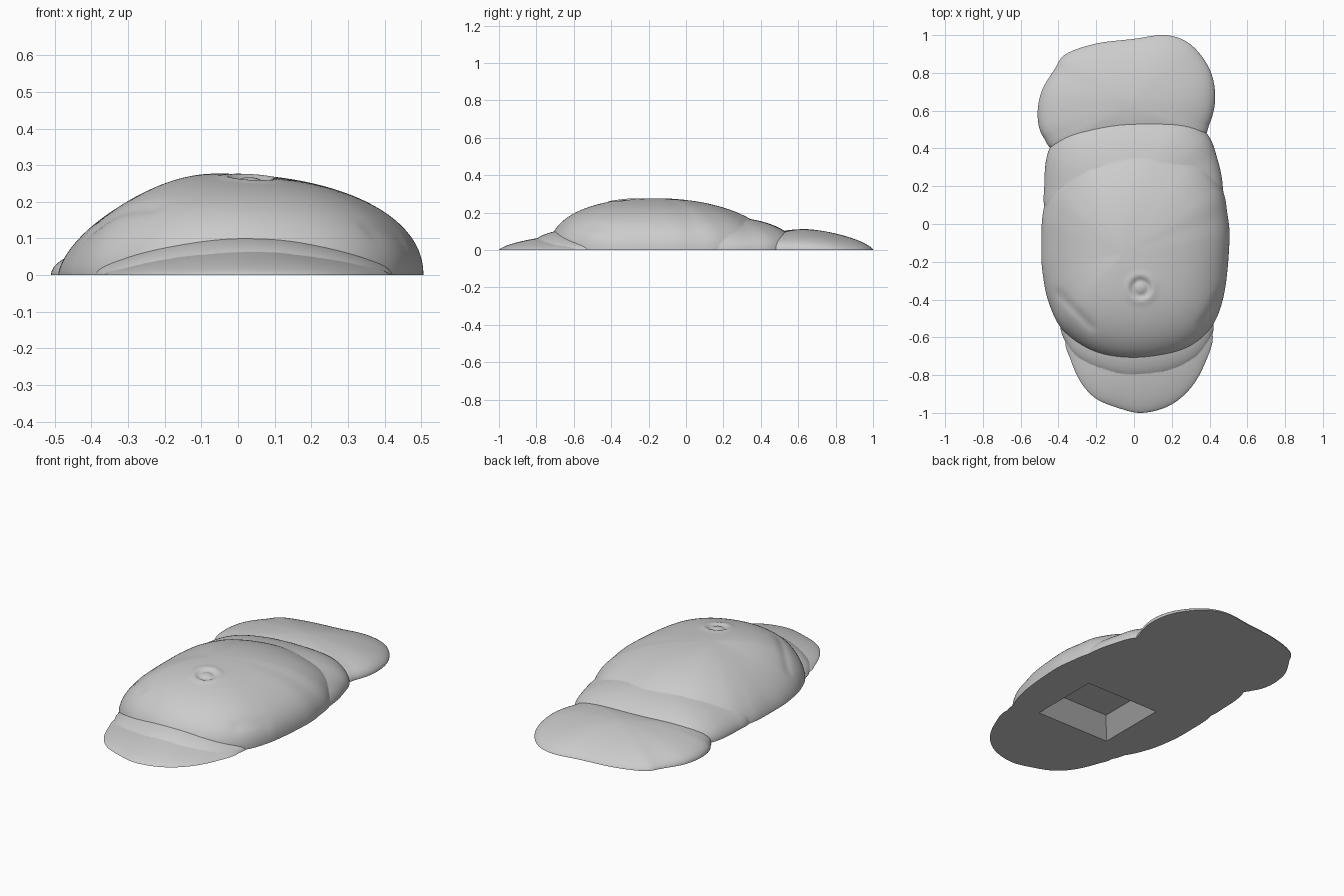
import bpy, bmesh, math
from mathutils import Vector

if "Cube" in bpy.data.objects:
    bpy.data.objects.remove(bpy.data.objects["Cube"])

clay = bpy.data.materials.new("light_grey")
clay.diffuse_color = (0.6, 0.6, 0.6, 1)
clay.use_nodes = True
clay.node_tree.nodes["Principled BSDF"].inputs["Base Color"].default_value = clay.diffuse_color


def spline(pts, per=10):
    """Closed smooth curve through (x, y, fullness) points."""
    out, n = [], len(pts)
    v = [Vector(p) for p in pts]
    for i in range(n):
        a, b, c, d = (v[(i + k) % n] for k in (-1, 0, 1, 2))
        for s in range(per):
            t = s / per
            out.append(0.5 * (2 * b + (c - a) * t + (2 * a - 5 * b + 4 * c - d) * t * t
                              + (3 * b - a - 3 * c + d) * t ** 3))
    return out


def dome(name, centre, height, pts, rings=36, detail=None):
    """Rounded mound over a plan outline, with a short skirt below the ground."""
    bm = bmesh.new()
    cx, cy = centre
    outline = spline(pts)

    def vert(x, y, z):
        if detail and z > 0:
            z += detail(x, y)
        return bm.verts.new((x, y, z))

    pole = vert(cx, cy, height)
    loops = []
    for k in range(1, rings + 1):
        r = math.sin(math.pi / 2 * k / rings)
        loops.append([vert(cx + (p.x - cx) * r, cy + (p.y - cy) * r,
                           height * max(0.0, 1 - r ** p.z) ** (1 / p.z) if k < rings else 0)
                      for p in outline])
    loops.append([bm.verts.new((p.x, p.y, -0.05)) for p in outline])
    n = len(outline)
    for i in range(n):
        j = (i + 1) % n
        bm.faces.new((pole, loops[0][i], loops[0][j]))
        for a, b in zip(loops, loops[1:]):
            bm.faces.new((a[i], b[i], b[j], a[j]))
    bm.faces.new(loops[-1])
    bmesh.ops.recalc_face_normals(bm, faces=bm.faces)
    return add(name, bm)


def frustum(name, centre, bottom, top, z0, z1):
    """Four-sided block whose bottom and top half sizes differ."""
    bm = bmesh.new()
    v = [bm.verts.new((centre[0] + sx * h[0], centre[1] + sy * h[1], z))
         for h, z in ((bottom, z0), (top, z1))
         for sx, sy in ((-1, -1), (1, -1), (1, 1), (-1, 1))]
    bm.faces.new(v[:4])
    bm.faces.new(v[4:])
    for i in range(4):
        j = (i + 1) % 4
        bm.faces.new((v[i], v[j], v[4 + j], v[4 + i]))
    bmesh.ops.recalc_face_normals(bm, faces=bm.faces)
    return add(name, bm)


def add(name, bm):
    me = bpy.data.meshes.new(name)
    bm.to_mesh(me)
    bm.free()
    me.materials.append(clay)
    ob = bpy.data.objects.new(name, me)
    bpy.context.collection.objects.link(ob)
    return ob


def combine(target, tool, operation):
    bpy.context.view_layer.objects.active = target
    mod = target.modifiers.new("join", 'BOOLEAN')
    mod.operation, mod.solver, mod.object = operation, 'EXACT', tool
    bpy.ops.object.modifier_apply(modifier=mod.name)
    bpy.data.objects.remove(tool)


def segment_distance(x, y, a, b):
    p, a, b = Vector((x, y)), Vector(a), Vector(b)
    t = max(0, min(1, (p - a).dot(b - a) / (b - a).length_squared))
    return (p - a - (b - a) * t).length


def belly_detail(x, y):
    # ring-shaped navel and the soft folds on both flanks
    d = math.hypot(x - 0.035, y + 0.34)
    z = 0.004 * math.exp(-((d - 0.07) / 0.02) ** 2) - 0.009 * math.exp(-((d - 0.04) / 0.016) ** 2)
    for a, b in (((-0.40, -0.37), (-0.23, -0.54)), ((0.45, -0.38), (0.36, -0.53))):
        z -= 0.007 * math.exp(-(segment_distance(x, y, a, b) / 0.025) ** 2)
    return z


# main belly mound
body = dome("body", (-0.06, -0.16), 0.277, [
    (-0.49, -0.1, 1.58), (-0.485, -0.25, 1.6), (-0.45, -0.42, 1.75), (-0.37, -0.57, 2.0),
    (-0.2, -0.69, 2.25), (0.02, -0.73, 2.3), (0.25, -0.68, 2.25), (0.4, -0.56, 2.2),
    (0.475, -0.38, 2.15), (0.505, -0.1, 2.15), (0.495, 0.05, 2.1), (0.46, 0.2, 2.1),
    (0.33, 0.38, 2.0), (0.05, 0.47, 2.0), (-0.25, 0.4, 1.9), (-0.42, 0.24, 1.7),
    (-0.48, 0.07, 1.6)], rings=90, detail=belly_detail)

# chest roll behind the belly
chest = dome("chest_roll", (0.0, 0.15), 0.18, [
    (-0.46, 0.05, 1.9), (-0.475, 0.2, 1.9), (-0.455, 0.38, 2.0), (-0.37, 0.5, 2.1),
    (-0.2, 0.565, 2.2), (0.0, 0.59, 2.2), (0.25, 0.57, 2.2), (0.385, 0.48, 2.1),
    (0.44, 0.35, 2.0), (0.47, 0.2, 2.0), (0.46, 0.05, 2.0), (0.3, -0.2, 2.0),
    (-0.3, -0.2, 2.0)])

# broad rounded back end
back = dome("back_pad", (-0.03, 0.64), 0.112, [
    (-0.51, 0.57, 2.1), (-0.49, 0.7, 2.0), (-0.42, 0.82, 1.8), (-0.36, 0.9, 1.65),
    (-0.2, 0.955, 1.52), (0.0, 0.98, 1.5), (0.17, 1.0, 1.5), (0.3, 0.95, 1.6),
    (0.4, 0.82, 1.8), (0.43, 0.67, 2.1), (0.4, 0.53, 2.2), (0.33, 0.44, 2.2),
    (0.0, 0.4, 2.2), (-0.38, 0.38, 2.2), (-0.48, 0.46, 2.2)])

# narrow roll under the belly
roll = dome("front_roll", (0.01, -0.5), 0.118, [
    (-0.385, -0.5, 1.6), (-0.355, -0.64, 1.65), (-0.27, -0.74, 1.85), (-0.12, -0.81, 2.2),
    (0.02, -0.83, 2.35), (0.18, -0.805, 2.2), (0.32, -0.73, 1.85), (0.4, -0.62, 1.65),
    (0.415, -0.5, 1.6), (0.3, -0.3, 1.8), (-0.25, -0.3, 1.8)])

# thin rounded front lip
lip = dome("front_lip", (0.03, -0.65), 0.078, [
    (-0.36, -0.6, 1.45), (-0.335, -0.72, 1.45), (-0.28, -0.84, 1.45), (-0.2, -0.925, 1.45),
    (-0.08, -0.975, 1.5), (0.04, -1.0, 1.5), (0.18, -0.965, 1.5), (0.29, -0.88, 1.45),
    (0.37, -0.75, 1.45), (0.415, -0.58, 1.45), (0.3, -0.45, 1.6), (-0.25, -0.45, 1.6)])

for part in (chest, back, roll, lip):
    combine(body, part, 'UNION')

# flat underside with a tapered rectangular recess
combine(body, frustum("ground_cutter", (0, 0), (2, 2), (2, 2), -1, 0), 'DIFFERENCE')
combine(body, frustum("recess_cutter", (0.025, -0.28), (0.251, 0.223), (0.151, 0.108), -0.01, 0.085),
        'DIFFERENCE')

bpy.ops.object.select_all(action='DESELECT')
body.select_set(True)
bpy.context.view_layer.objects.active = body
bpy.ops.object.shade_smooth_by_angle(angle=math.radians(35))
